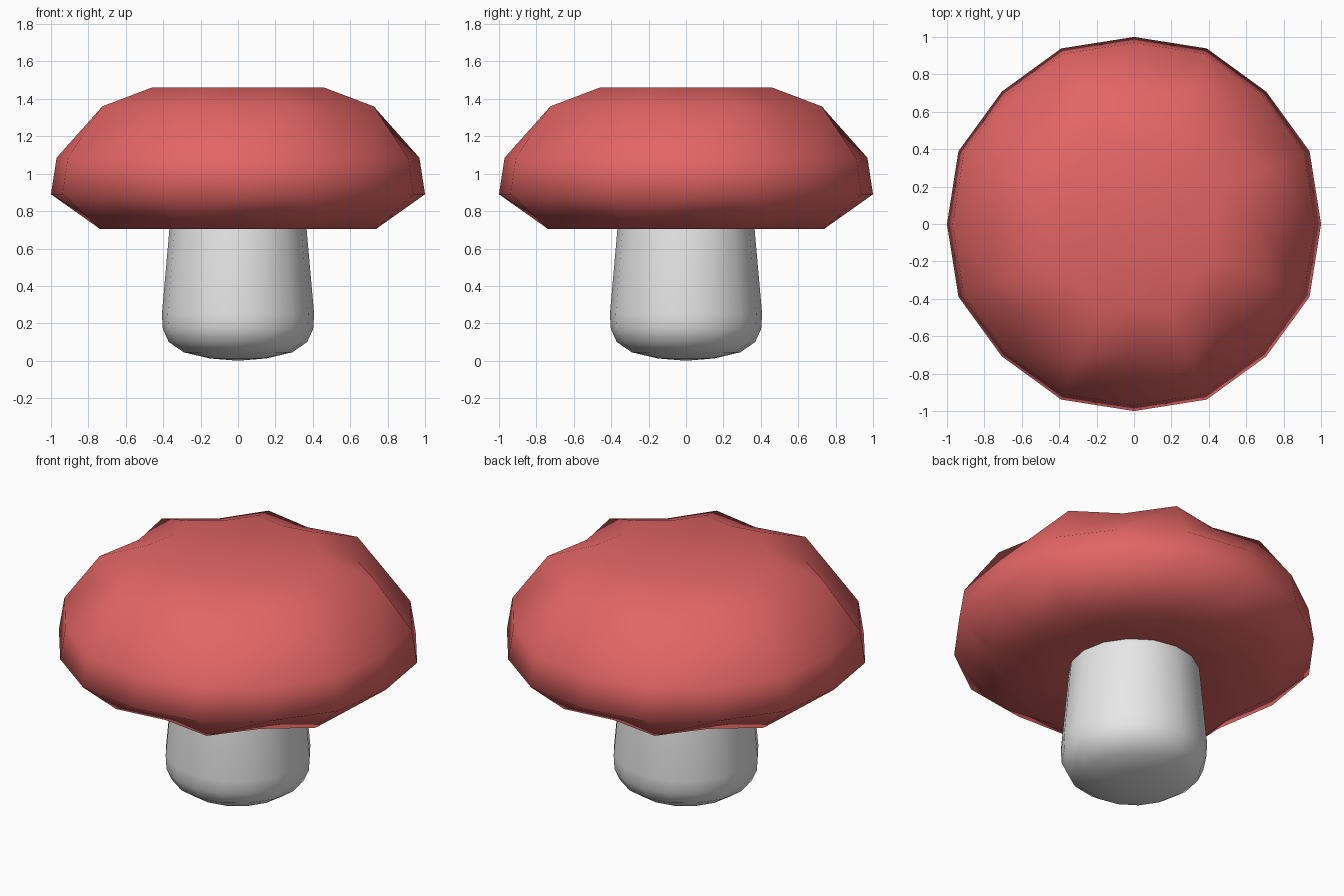
import bpy, bmesh, math

if "Cube" in bpy.data.objects:
    bpy.data.objects.remove(bpy.data.objects["Cube"])

SIDES = 16


def material(name, rgb):
    m = bpy.data.materials.new(name)
    m.diffuse_color = (*rgb, 1)
    m.use_nodes = True
    m.node_tree.nodes["Principled BSDF"].inputs["Base Color"].default_value = m.diffuse_color
    return m


def lathe(name, rings, z_bottom, z_top, mat):
    """Stack of 16-point rings (z, radius at even points, radius at odd points), closed by centre points."""
    bm = bmesh.new()
    loops = []
    for z, r_even, r_odd in rings:
        loop = []
        for i in range(SIDES):
            a = 2 * math.pi * i / SIDES
            r = r_odd if i % 2 else r_even
            loop.append(bm.verts.new((r * math.cos(a), r * math.sin(a), z)))
        loops.append(loop)
    bottom = bm.verts.new((0, 0, z_bottom))
    top = bm.verts.new((0, 0, z_top))
    for i in range(SIDES):
        j = (i + 1) % SIDES
        for lo, hi in zip(loops, loops[1:]):
            bm.faces.new((lo[i], lo[j], hi[j], hi[i]))
        bm.faces.new((bottom, loops[0][j], loops[0][i]))
        bm.faces.new((top, loops[-1][i], loops[-1][j]))
    bmesh.ops.recalc_face_normals(bm, faces=bm.faces)
    for f in bm.faces:
        f.smooth = True
    me = bpy.data.meshes.new(name)
    bm.to_mesh(me)
    bm.free()
    me.materials.append(mat)
    ob = bpy.data.objects.new(name, me)
    bpy.context.collection.objects.link(ob)
    return ob


red = material("cap red", (0.77, 0.13, 0.13))
pale = material("stem pale grey", (0.8, 0.8, 0.8))

# Cap: underside, scalloped lower edge, wide rim, flattened dome
lathe("cap", [
    (0.735, 0.36, 0.40),
    (0.705, 0.70, 0.80),
    (0.89, 1.00, 1.016),
    (1.085, 0.97, 0.985),
    (1.36, 0.67, 0.785),
    (1.46, 0.43, 0.50),
], 0.74, 1.46, red)

# Stem: rounded foot, slight taper, top hidden inside the cap
lathe("stem", [(z, r, r) for z, r in (
    (0.012, 0.15), (0.045, 0.29), (0.10, 0.37), (0.17, 0.402),
    (0.25, 0.407), (0.70, 0.367), (0.85, 0.35))], 0.0, 0.85, pale)
